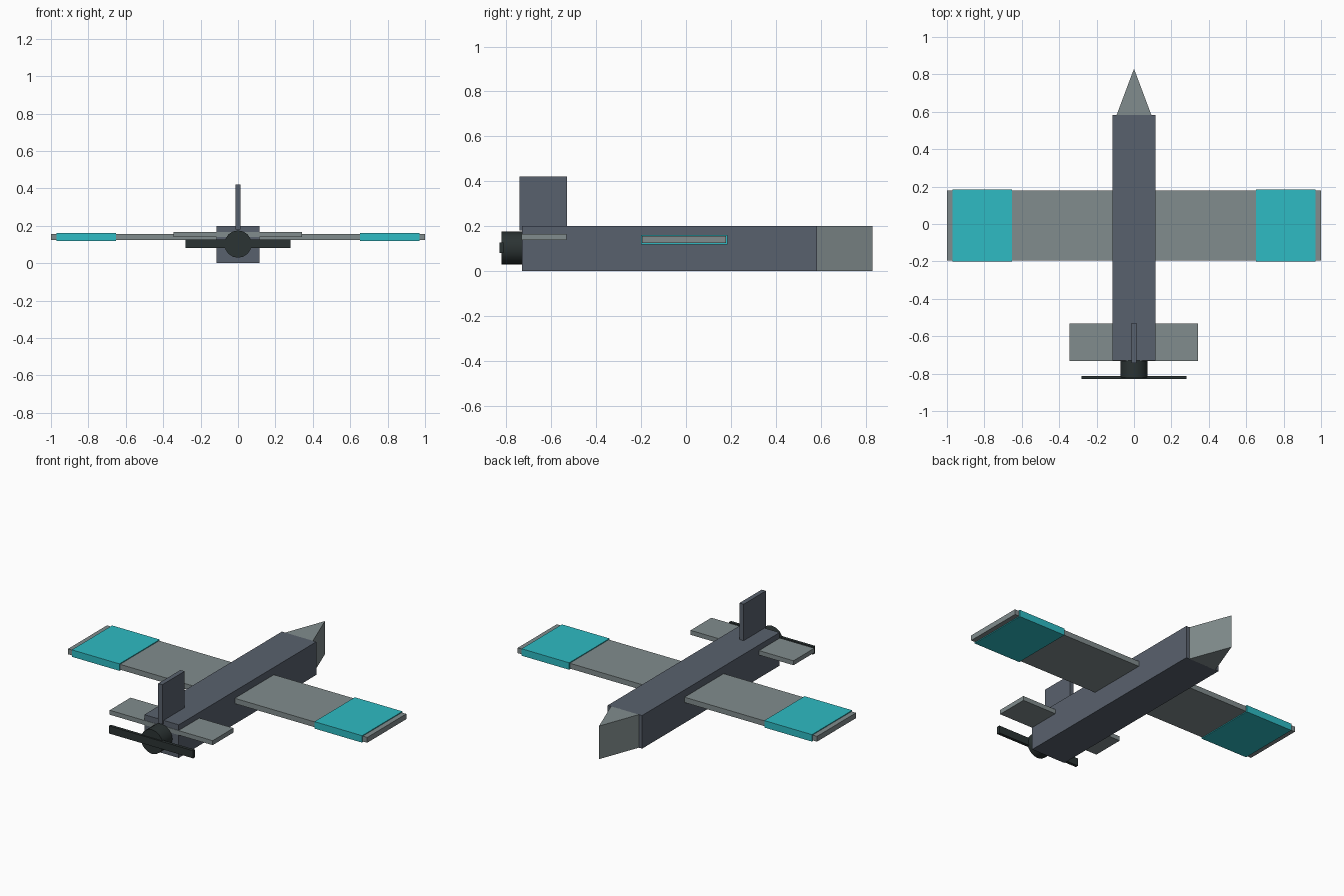
import bpy, bmesh, math

if "Cube" in bpy.data.objects:
    bpy.data.objects.remove(bpy.data.objects["Cube"])


def material(name, rgb):
    """Flat colour from sRGB 0-255."""
    m = bpy.data.materials.new(name)
    lin = [((c / 255 + 0.055) / 1.055) ** 2.4 for c in rgb]
    m.diffuse_color = (*lin, 1)
    m.use_nodes = True
    m.node_tree.nodes["Principled BSDF"].inputs["Base Color"].default_value = m.diffuse_color
    return m


SLATE = material("slate", (89, 97, 109))
GREY = material("grey", (129, 140, 141))
TEAL = material("teal", (46, 187, 195))
BLACK = material("charcoal", (43, 51, 51))


def finish(name, bm, mat):
    bmesh.ops.recalc_face_normals(bm, faces=bm.faces)
    mesh = bpy.data.meshes.new(name)
    bm.to_mesh(mesh)
    bm.free()
    mesh.materials.append(mat)
    obj = bpy.data.objects.new(name, mesh)
    bpy.context.collection.objects.link(obj)
    return obj


def box(name, x, y, z, mat):
    """Box from (min, max) ranges on each axis."""
    bm = bmesh.new()
    bmesh.ops.create_cube(bm, size=1)
    for v in bm.verts:
        v.co = [r[0] if c < 0 else r[1] for c, r in zip(v.co, (x, y, z))]
    return finish(name, bm, mat)


def prism(name, outline, z0, z1, mat):
    """Flat outline extruded upwards."""
    bm = bmesh.new()
    face = bm.faces.new([bm.verts.new((x, y, z0)) for x, y in outline])
    new = bmesh.ops.extrude_face_region(bm, geom=[face])["geom"]
    for v in new:
        if isinstance(v, bmesh.types.BMVert):
            v.co.z = z1
    return finish(name, bm, mat)


# Body and wedge nose
box("fuselage", (-0.115, 0.115), (-0.73, 0.583), (0, 0.2), SLATE)
prism("nose", [(-0.094, 0.58), (0.094, 0.58), (0, 0.83)], 0.0, 0.2, GREY)

# Wing with a coloured band near each tip
box("wing", (-1, 1), (-0.195, 0.178), (0.124, 0.156), GREY)
for side, a, b in (("left", -0.97, -0.652), ("right", 0.652, 0.97)):
    box(side + "_wing_band", (a, b), (-0.201, 0.184), (0.119, 0.161), TEAL)

# Tail surfaces
box("stabilizer", (-0.345, 0.343), (-0.732, -0.533), (0.139, 0.166), GREY)
box("fin", (-0.014, 0.014), (-0.742, -0.53), (0.18, 0.42), SLATE)

# Rear engine
bpy.ops.mesh.primitive_cylinder_add(vertices=16, radius=0.073, depth=0.1,
                                    location=(0, -0.772, 0.102),
                                    rotation=(math.pi / 2, 0, 0))
engine = bpy.context.object
engine.name = "engine"
engine.data.materials.append(BLACK)
bpy.ops.object.shade_smooth_by_angle(angle=math.radians(35))

# Propeller blade
box("propeller", (-0.281, 0.281), (-0.83, -0.812), (0.08, 0.126), BLACK)
